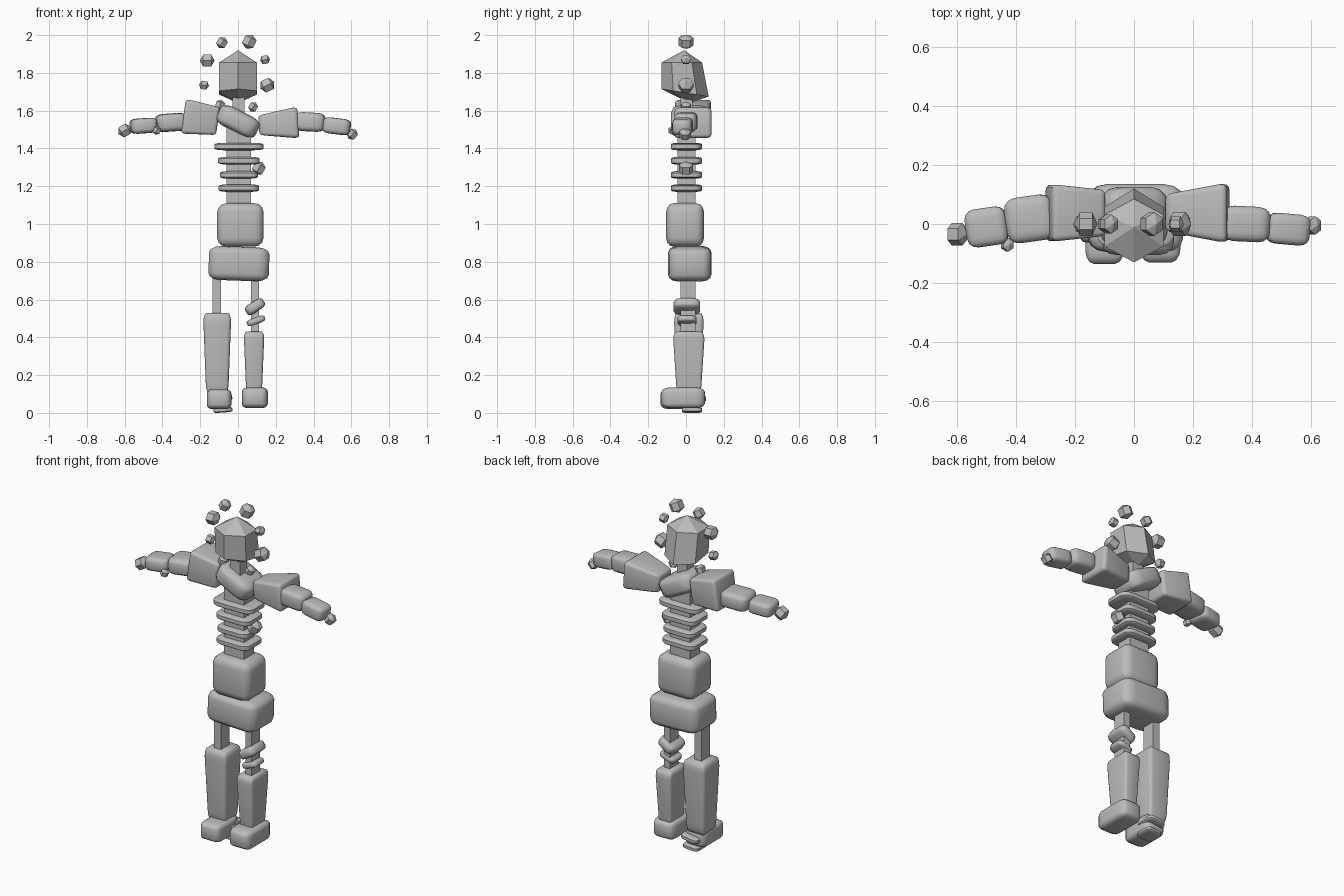
import bpy, bmesh, math
from mathutils import Matrix, Vector

old = bpy.data.objects.get("Cube")
if old:
    bpy.data.objects.remove(old)

GREY = (0.5, 0.5, 0.5, 1)
stone = bpy.data.materials.new("stone_grey")
stone.use_nodes = True
stone.diffuse_color = GREY
stone.node_tree.nodes["Principled BSDF"].inputs["Base Color"].default_value = GREY


def finish(name, bm, smooth=None):
    bmesh.ops.recalc_face_normals(bm, faces=bm.faces)
    mesh = bpy.data.meshes.new(name)
    bm.to_mesh(mesh)
    bm.free()
    mesh.materials.append(stone)
    ob = bpy.data.objects.new(name, mesh)
    bpy.context.collection.objects.link(ob)
    if smooth:
        bpy.ops.object.select_all(action='DESELECT')
        ob.select_set(True)
        bpy.context.view_layer.objects.active = ob
        bpy.ops.object.shade_smooth_by_angle(angle=math.radians(smooth))


def block(name, x, y, z, soft=0.2, tilt=0, axis=2, low=1, high=1, turn=0):
    """Soft box filling the ranges x, y, z; tapers along axis, tilts about y, turns about z."""
    bm = bmesh.new()
    bmesh.ops.create_cube(bm, size=1)
    if soft:
        bmesh.ops.bevel(bm, geom=bm.edges[:], offset=soft, segments=3,
                        profile=0.5, affect='EDGES')
    size = Vector([b - a for a, b in (x, y, z)])
    centre = Vector([(a + b) / 2 for a, b in (x, y, z)])
    for v in bm.verts:
        t = v.co[axis] + 0.5
        k = low + (high - low) * t
        for i in range(3):
            v.co[i] *= size[i] * (1 if i == axis else k)
    spin = (Matrix.Rotation(math.radians(turn), 4, 'Z')
            @ Matrix.Rotation(math.radians(tilt), 4, 'Y'))
    bm.transform(Matrix.Translation(centre) @ spin)
    finish(name, bm, 40)


def gem(name, rings, top, bottom, matrix=Matrix()):
    """Six-sided crystal; each ring is (half width, front y, back y, front z, back z)."""
    bm = bmesh.new()
    loops = []
    for w, y0, y1, z0, z1 in rings:
        loop = []
        for i in range(6):
            a = math.radians(60 * i + 30)
            t = (math.sin(a) + 1) / 2
            loop.append(bm.verts.new((w * math.cos(a) / 0.866, y0 + (y1 - y0) * t,
                                      z0 + (z1 - z0) * t)))
        loops.append(loop)
    tip, base = bm.verts.new(top), bm.verts.new(bottom)
    up, down = loops
    for i in range(6):
        j = (i + 1) % 6
        bm.faces.new((up[i], up[j], tip))
        bm.faces.new((down[j], down[i], base))
        bm.faces.new((down[i], down[j], up[j], up[i]))
    bm.transform(matrix)
    finish(name, bm)


def pebble(name, x, y, z, r, tilt):
    h = r * 0.55
    place = Matrix.Translation((x, y, z)) @ Matrix.Rotation(math.radians(tilt), 4, 'Y')
    gem(name, [(r * 0.8, -r, r, h, h), (r * 0.8, -r, r, -h, -h)],
        (0, 0, r), (0, 0, -r), place)


# Head and the ring of floating crystals
gem("head", [(0.1, -0.13, 0.085, 1.855, 1.855), (0.1, -0.13, 0.12, 1.715, 1.675)],
    (0, -0.01, 1.92), (0, 0.02, 1.64))
halo = [(-0.085, 1.96, 0.032, 30), (0.06, 1.965, 0.04, 25), (-0.163, 1.865, 0.039, 90),
        (0.143, 1.87, 0.027, 80), (-0.18, 1.735, 0.027, 100), (0.155, 1.735, 0.041, 65),
        (-0.095, 1.63, 0.029, 15), (0.08, 1.62, 0.027, 30)]
for i, (x, z, r, tilt) in enumerate(halo):
    pebble(f"halo_crystal_{i + 1}", x, 0, z, r, tilt)
pebble("chest_crystal", 0.11, 0, 1.295, 0.038, 30)
pebble("right_hand", -0.6, -0.035, 1.495, 0.038, 60)
pebble("left_hand", 0.605, -0.005, 1.475, 0.031, 40)
pebble("elbow_crystal", -0.43, -0.07, 1.495, 0.023, 20)

# Neck, spine and ribs
block("neck", (-0.03, 0.035), (-0.03, 0.035), (1.52, 1.7), 0)
block("spine", (-0.06, 0.07), (-0.045, 0.05), (1.05, 1.56), 0)
for i, (z, w) in enumerate([(1.41, 0.13), (1.335, 0.11), (1.26, 0.1), (1.19, 0.107)]):
    block(f"rib_{i + 1}", (0.005 - w, 0.005 + w), (-0.08, 0.085), (z - 0.02, z + 0.02), 0.22)

# Torso
block("chest", (-0.115, 0.115), (-0.08, 0.125), (1.485, 1.6), 0.27, tilt=27)
block("abdomen", (-0.11, 0.135), (-0.105, 0.095), (0.88, 1.11), 0.2)
block("pelvis", (-0.155, 0.165), (-0.095, 0.135), (0.7, 0.88), 0.2, tilt=2)

# Arms
block("right_shoulder", (-0.29, -0.105), (-0.06, 0.135), (1.465, 1.65), 0.1,
      tilt=8, axis=0, low=1, high=0.8)
block("left_shoulder", (0.11, 0.32), (-0.06, 0.135), (1.45, 1.61), 0.12,
      tilt=-4, axis=0, low=0.65, high=1.05)
block("right_upper_arm", (-0.435, -0.27), (-0.06, 0.095), (1.49, 1.585), 0.25, tilt=-4, turn=8)
block("right_forearm", (-0.57, -0.43), (-0.075, 0.055), (1.48, 1.56), 0.25, tilt=-4, turn=8)
block("left_upper_arm", (0.3, 0.46), (-0.06, 0.06), (1.49, 1.59), 0.25, tilt=3, turn=-3)
block("left_forearm", (0.45, 0.595), (-0.07, 0.035), (1.475, 1.56), 0.25, tilt=7, turn=-5)

# Legs
block("right_thigh_bone", (-0.135, -0.09), (-0.03, 0.05), (0.45, 0.75), 0)
block("left_thigh_bone", (0.07, 0.11), (-0.03, 0.05), (0.38, 0.75), 0)
block("left_knee_upper", (0.035, 0.145), (-0.065, 0.075), (0.535, 0.59), 0.27, tilt=-33)
block("left_knee_lower", (0.045, 0.145), (-0.045, 0.055), (0.47, 0.505), 0.27, tilt=-20)
block("right_shin", (-0.185, -0.035), (-0.065, 0.095), (0.1, 0.53), 0.13, low=0.78, high=1)
block("left_shin", (0.03, 0.14), (-0.07, 0.1), (0.1, 0.43), 0.13, low=0.75, high=1)

# Feet
block("right_foot", (-0.165, -0.035), (-0.135, 0.07), (0.02, 0.125), 0.22)
block("left_foot", (0.02, 0.158), (-0.13, 0.1), (0.025, 0.135), 0.22)
block("right_heel_upper", (-0.14, -0.03), (-0.02, 0.105), (0.06, 0.09), 0.22, tilt=-8)
block("right_heel_lower", (-0.13, -0.03), (-0.02, 0.085), (0.002, 0.028), 0.22, tilt=-4)
